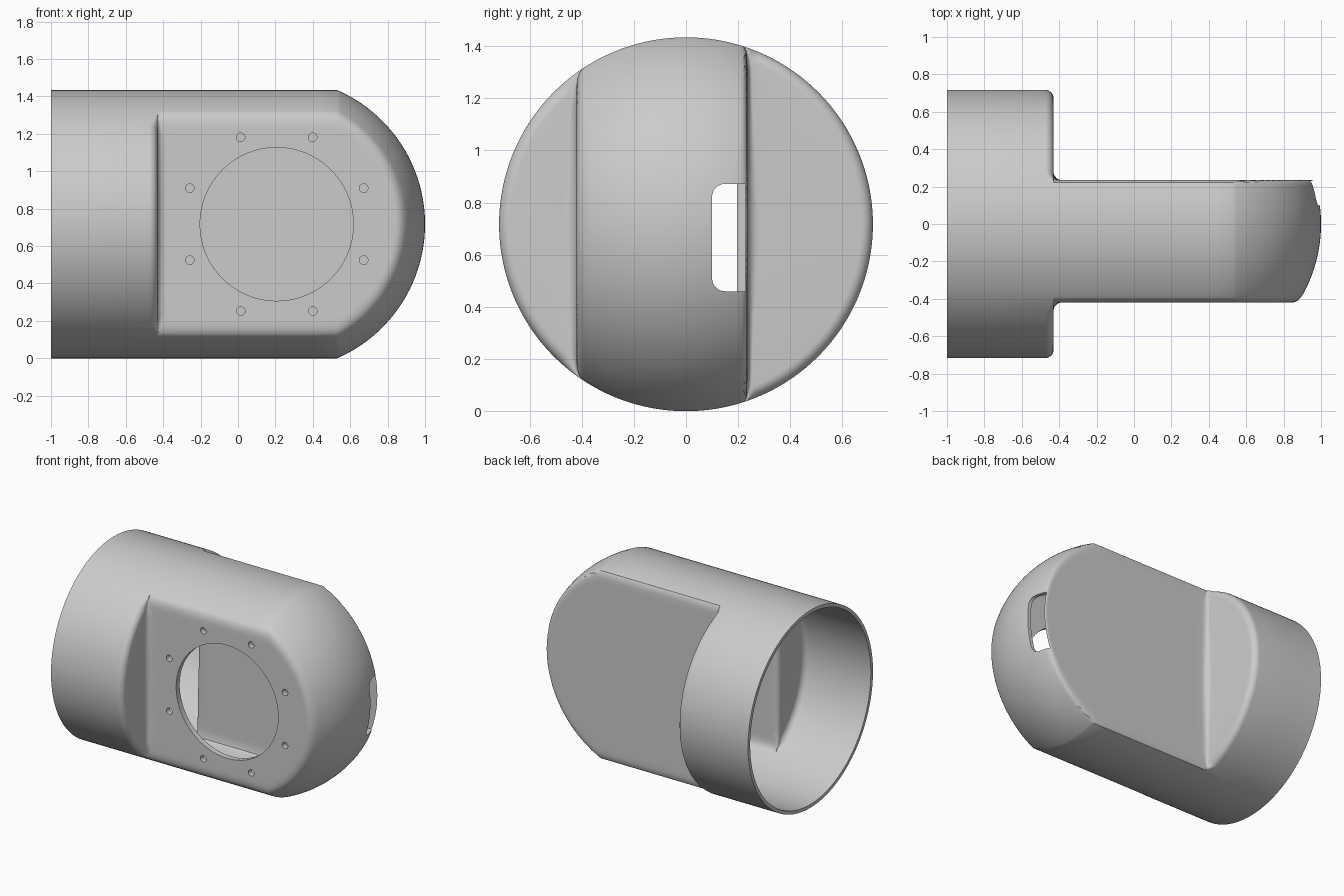
import bpy
import bmesh
from math import sin, cos, pi, sqrt, acos, radians

if "Cube" in bpy.data.objects:
    bpy.data.objects.remove(bpy.data.objects["Cube"], do_unlink=True)

RADIUS = 0.717          # tube radius, also height of the axis
DOME_X = 0.53           # where the tube turns into the dome
DOME_R = (RADIUS ** 2 + (1 - DOME_X) ** 2) / (2 * (1 - DOME_X))
STEP_X = -0.43          # shoulder between full tube and flats
FRONT, BACK = 0.42, 0.235
SEGMENTS = 320

mat = bpy.data.materials.new("plain grey")
mat.use_nodes = True
grey = (0.6, 0.6, 0.6, 1)
mat.diffuse_color = grey
mat.node_tree.nodes["Principled BSDF"].inputs["Base Color"].default_value = grey


def soft_min(a, b, k=0.05):
    h = max(k - abs(a - b), 0) / k
    return min(a, b) - h * h * k / 4


def clipped(r, angle, inset):
    """Distance from the axis to the tube wall or the flat."""
    side = cos(angle)
    flat = (BACK if side > 0 else FRONT) - inset
    return soft_min(r, flat / max(abs(side), 0.01))


def outline(angle, wall, inset):
    """Profile (x, distance) along the housing in one direction."""
    r0 = RADIUS - wall
    r1 = clipped(r0, angle, inset)
    step = STEP_X - inset
    f = min(0.045, (r0 - r1) / 2)
    pts = [(-1, r0), (-0.75, r0)]
    # rounded shoulder, then the hollow fillet at its foot
    turns = [i * pi / 16 for i in range(9)]
    pts += [(step - f + f * sin(t), r0 - f + f * cos(t)) for t in turns]
    pts += [(step + f - f * cos(t), r1 + f - f * sin(t)) for t in turns]
    # straight flats
    pts += [(step + 0.1 + (DOME_X - step - 0.1) * i / 8, r1) for i in range(9)]
    # dome
    centre, ball = 1 - DOME_R, DOME_R - wall
    start = acos((DOME_X - centre) / ball)
    blend = r0 - ball * sin(start)
    for i in range(1, 48):
        t = start * (1 - i / 48)
        r = ball * sin(t) + blend * (1 - i / 48)
        pts.append((centre + ball * cos(t), clipped(r, angle, inset)))
    return pts, centre + ball


def skin(bm, wall, inset):
    """Loft one closed-ended skin and return its open rim."""
    columns = []
    for i in range(SEGMENTS):
        a = 2 * pi * i / SEGMENTS
        pts, tip_x = outline(a, wall, inset)
        columns.append([bm.verts.new((x, r * cos(a), RADIUS + r * sin(a))) for x, r in pts])
    tip = bm.verts.new((tip_x, 0, RADIUS))
    for i in range(SEGMENTS):
        a, b = columns[i - 1], columns[i]
        for j in range(len(a) - 1):
            bm.faces.new((a[j], a[j + 1], b[j + 1], b[j]))
        bm.faces.new((a[-1], tip, b[-1]))
    return [c[0] for c in columns]


def finish(bm, name):
    bmesh.ops.recalc_face_normals(bm, faces=bm.faces)
    me = bpy.data.meshes.new(name)
    bm.to_mesh(me)
    bm.free()
    me.materials.append(mat)
    ob = bpy.data.objects.new(name, me)
    bpy.context.collection.objects.link(ob)
    return ob


def prism(bm, points, vector):
    face = bm.faces.new([bm.verts.new(p) for p in points])
    made = bmesh.ops.extrude_face_region(bm, geom=[face])["geom"]
    bmesh.ops.translate(bm, vec=vector, verts=[v for v in made if isinstance(v, bmesh.types.BMVert)])


def bore(bm, x, z, r, sides):
    ring = [2 * pi * i / sides for i in range(sides)]
    prism(bm, [(x + r * cos(t), -0.6, z + r * sin(t)) for t in ring], (0, 0.35, 0))


# Hollow housing: outer and inner skins joined at the open rim
bm = bmesh.new()
outer = skin(bm, 0, 0)
inner = skin(bm, 0.025, 0.04)
for i in range(SEGMENTS):
    bm.faces.new((outer[i - 1], outer[i], inner[i], inner[i - 1]))
housing = finish(bm, "housing")

# Cutters: large port, ring of screw holes, slot in the dome
bm = bmesh.new()
bore(bm, 0.207, RADIUS, 0.41, 64)
for i in range(8):
    t = radians(22.5 + 45 * i)
    bore(bm, 0.207 + 0.503 * cos(t), RADIUS + 0.503 * sin(t), 0.023, 20)
corner = 0.05
low, high, left, right = 0.46, 0.872, 0.10, 0.229
arc = [pi / 2 * i / 8 for i in range(9)]
slot = [(0.86, right, low), (0.86, right, high)]
slot += [(0.86, left + corner - corner * sin(t), high - corner + corner * cos(t)) for t in arc]
slot += [(0.86, left + corner - corner * cos(t), low + corner - corner * sin(t)) for t in arc]
prism(bm, slot, (0.3, 0, 0))
cutter = finish(bm, "hole_cutter")

bpy.context.view_layer.objects.active = housing
housing.select_set(True)
cut = housing.modifiers.new("holes", "BOOLEAN")
cut.operation = "DIFFERENCE"
cut.solver = "EXACT"
cut.object = cutter
bpy.ops.object.modifier_apply(modifier=cut.name)
bpy.data.objects.remove(cutter, do_unlink=True)
bpy.ops.object.shade_smooth_by_angle(angle=radians(30))
